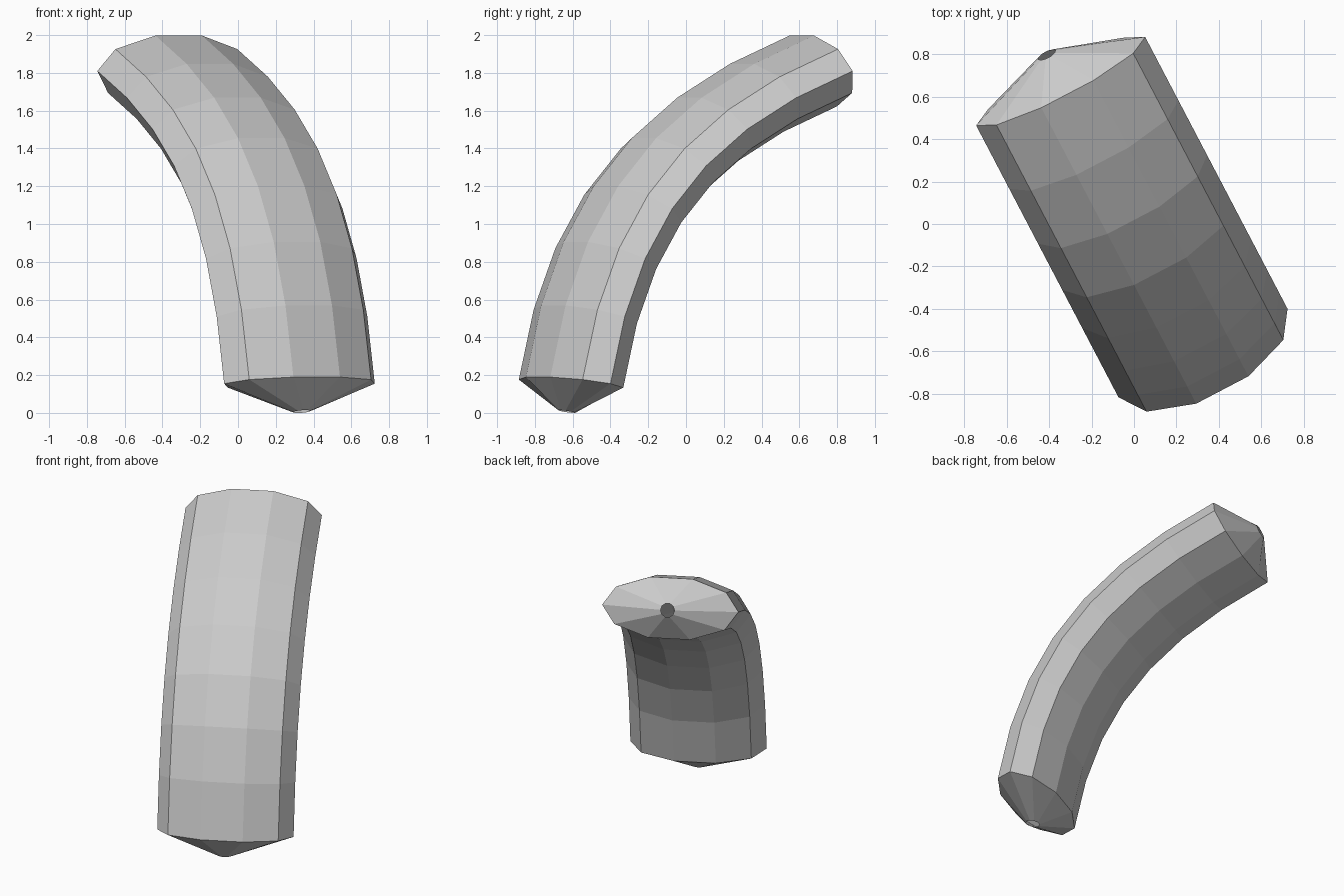
import bpy, bmesh
from math import sin, cos, pi, radians
from mathutils import Vector

if "Cube" in bpy.data.objects:
    bpy.data.objects.remove(bpy.data.objects["Cube"])

SIDES, STEPS = 10, 7
HALF_W, HALF_T = 0.45, 0.21      # half width and half thickness of the oval
TIP_R, TIP_LEN = 0.046, 0.15     # small open ring at each pointed end

along = Vector((-0.464, 0.886, 0))   # direction the body leans towards
across = Vector((0.886, 0.464, 0))   # width direction


def tilt(deg):
    a = radians(deg)
    return along * sin(a) + Vector((0, 0, cos(a)))


# Curved centre line as a cubic path
p0 = along * -0.69 + across * 0.006 + Vector((0, 0, 0.155))
p3 = along * 0.757 + across * 0.006 + Vector((0, 0, 1.81))
p1 = p0 + tilt(10) * 0.9
p2 = p3 - tilt(70) * 0.9


def point(t):
    u = 1 - t
    return p0 * u**3 + p1 * 3*u*u*t + p2 * 3*u*t*t + p3 * t**3


def tangent(t):
    u = 1 - t
    return ((p1-p0) * u*u + (p2-p1) * 2*u*t + (p3-p2) * t*t).normalized()


bm = bmesh.new()


def ring(c, tan, rw, rt):
    n = tan.cross(across)
    return [bm.verts.new(c + across * rw * cos(2*pi*i/SIDES) + n * rt * sin(2*pi*i/SIDES))
            for i in range(SIDES)]


# Tip ring, body rings, tip ring
ts = [i / STEPS for i in range(STEPS + 1)]
rings = [ring(p0 - tangent(0) * TIP_LEN, tangent(0), TIP_R, TIP_R)]
rings += [ring(point(t), tangent(t), HALF_W, HALF_T) for t in ts]
rings += [ring(p3 + tangent(1) * TIP_LEN, tangent(1), TIP_R, TIP_R)]
for a, b in zip(rings, rings[1:]):
    for i in range(SIDES):
        j = (i + 1) % SIDES
        bm.faces.new((a[i], a[j], b[j], b[i]))
bmesh.ops.recalc_face_normals(bm, faces=bm.faces)

mesh = bpy.data.meshes.new("curved_body")
bm.to_mesh(mesh)
bm.free()
bpy.context.collection.objects.link(bpy.data.objects.new("curved_body", mesh))
